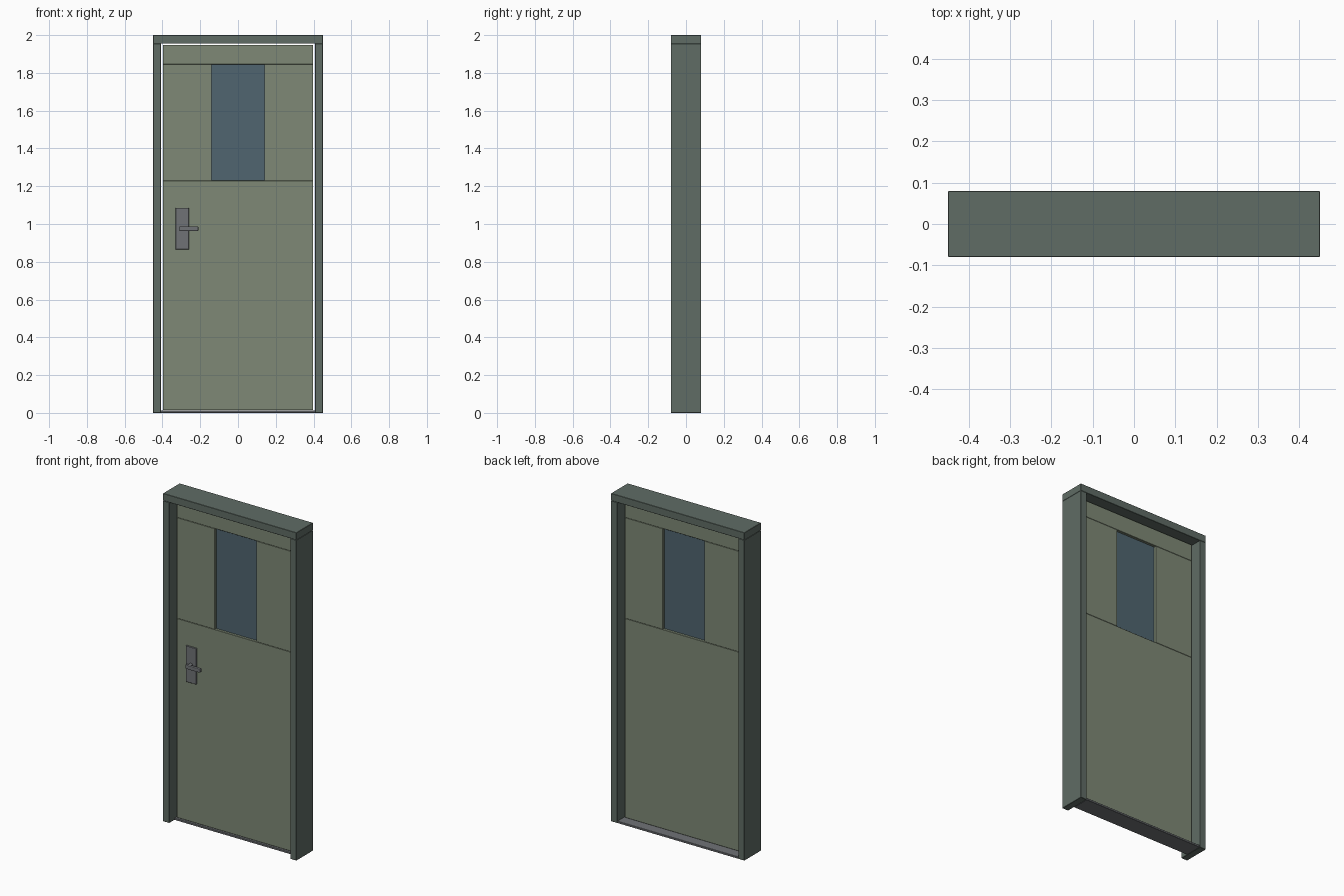
import bpy, bmesh, math
from mathutils import Matrix

if "Cube" in bpy.data.objects:
    bpy.data.objects.remove(bpy.data.objects["Cube"])


def material(name, rgb):
    m = bpy.data.materials.new(name)
    m.diffuse_color = (*rgb, 1)
    m.use_nodes = True
    m.node_tree.nodes["Principled BSDF"].inputs["Base Color"].default_value = m.diffuse_color
    return m


FRAME = material("frame_paint", (0.115, 0.15, 0.13))
DOOR = material("door_paint", (0.21, 0.25, 0.18))
GLASS = material("glass", (0.08, 0.13, 0.16))
METAL = material("metal", (0.16, 0.17, 0.18))


def finish(name, bm, mat, bevel=0.0, segments=1):
    me = bpy.data.meshes.new(name)
    bm.to_mesh(me)
    bm.free()
    me.materials.append(mat)
    ob = bpy.data.objects.new(name, me)
    bpy.context.collection.objects.link(ob)
    if bevel:
        mod = ob.modifiers.new("bevel", "BEVEL")
        mod.width, mod.segments = bevel, segments
    return ob


def box(name, x, y, z, mat, bevel=0.0015, segments=1):
    """Box from (min, max) ranges on each axis."""
    bm = bmesh.new()
    bmesh.ops.create_cube(bm, size=1)
    for v in bm.verts:
        v.co = [sum(r) / 2 + c * (r[1] - r[0]) for r, c in zip((x, y, z), v.co)]
    return finish(name, bm, mat, bevel, segments)


# Frame: two jambs, head and threshold
DEPTH = (-0.08, 0.08)
LEAF = (-0.022, 0.022)
for side, s in (("left", -1), ("right", 1)):
    box(side + "_jamb", sorted((s * 0.408, s * 0.45)), DEPTH, (0, 1.955), FRAME)
    # Door leaf beside the window
    box(side + "_stile", sorted((s * 0.14, s * 0.398)), LEAF, (1.23, 1.845), DOOR)
box("frame_head", (-0.45, 0.45), DEPTH, (1.955, 2.0), FRAME)
box("threshold", (-0.408, 0.408), (-0.03, 0.08), (0, 0.012), METAL)

# Door leaf above and below the window
box("lower_panel", (-0.398, 0.398), LEAF, (0.015, 1.23), DOOR)
box("top_rail", (-0.398, 0.398), LEAF, (1.845, 1.948), DOOR)

# Recessed window pane
box("window_glass", (-0.14, 0.14), (-0.006, 0.006), (1.23, 1.845), GLASS, 0)

# Handle: backplate, round spindle and lever on the front face
box("handle_plate", (-0.33, -0.26), (-0.032, -0.022), (0.865, 1.085), METAL)
bm = bmesh.new()
bmesh.ops.create_cone(bm, cap_ends=True, segments=16, radius1=0.012, radius2=0.012, depth=0.03,
                      matrix=Matrix.Translation((-0.295, -0.045, 0.975)) @ Matrix.Rotation(math.pi / 2, 4, "X"))
finish("handle_spindle", bm, METAL)
box("handle_lever", (-0.31, -0.21), (-0.068, -0.05), (0.963, 0.987), METAL, 0.004, 2)
